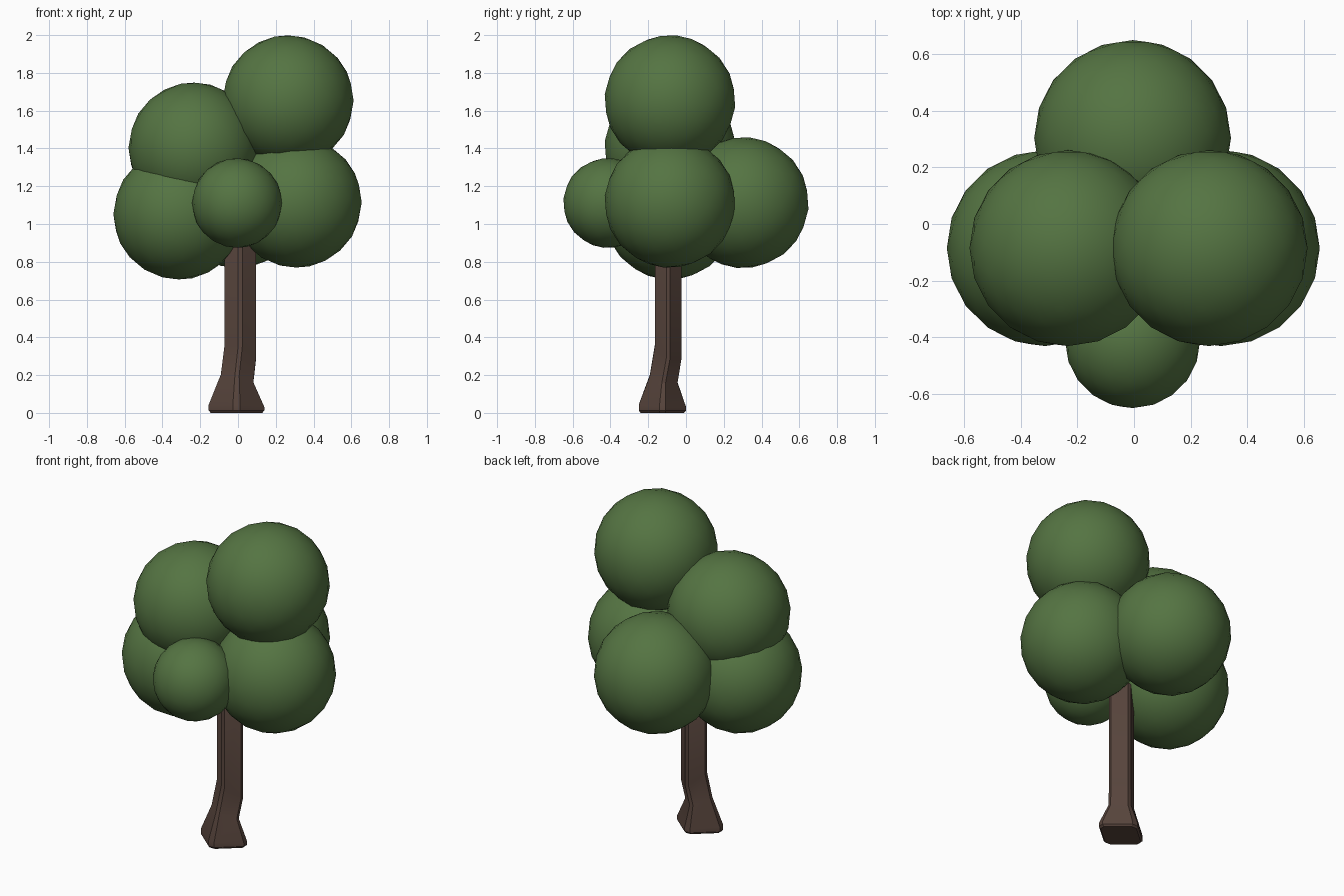
import bpy, bmesh
from math import radians

if "Cube" in bpy.data.objects:
    bpy.data.objects.remove(bpy.data.objects["Cube"])


def material(name, color):
    m = bpy.data.materials.new(name)
    m.diffuse_color = color
    m.use_nodes = True
    m.node_tree.nodes["Principled BSDF"].inputs["Base Color"].default_value = m.diffuse_color
    return m


GREEN = material("leaf_green", (0.09, 0.175, 0.055, 1))
BROWN = material("bark_brown", (0.095, 0.058, 0.045, 1))

# Foliage balls: name, centre, radius
BALLS = [
    ("foliage_top_right", (0.265, -0.085, 1.653), 0.347),
    ("foliage_upper_left", (-0.233, -0.085, 1.403), 0.347),
    ("foliage_lower_left", (-0.313, -0.085, 1.052), 0.347),
    ("foliage_lower_right", (0.308, -0.085, 1.115), 0.347),
    ("foliage_back", (-0.005, 0.303, 1.113), 0.347),
    ("foliage_front", (-0.005, -0.412, 1.111), 0.238),
]
for name, centre, radius in BALLS:
    bpy.ops.mesh.primitive_ico_sphere_add(
        subdivisions=3, radius=radius, location=centre, rotation=(-0.1, 0, 0))
    ball = bpy.context.object
    ball.name = name
    ball.data.materials.append(GREEN)
    bpy.ops.object.shade_smooth()

# Trunk: diamond sections with clipped corners
# centre x, centre y, half width x, half width y, height, tilt
RINGS = [
    (-0.008, -0.125, 0.136, 0.115, 0.0, 0.0),
    (-0.008, -0.125, 0.147, 0.125, 0.012, 0.0),
    (-0.008, -0.125, 0.147, 0.125, 0.037, 0.006),
    (-0.005, -0.118, 0.086, 0.073, 0.18, 0.02),
    (0.012, -0.095, 0.083, 0.070, 0.32, 0.035),
    (0.012, -0.095, 0.083, 0.070, 0.93, 0.0),
    (0.012, -0.095, 0.068, 0.057, 0.95, 0.0),
]
CLIP = 0.13
SECTION = []
for cx, cy in ((1, 0), (0, 1), (-1, 0), (0, -1)):
    for s in (-1, 1):
        SECTION.append((cx - s * cy * CLIP, cy + s * cx * CLIP))

bm = bmesh.new()
rings = []
for cx, cy, hx, hy, z, tilt in RINGS:
    rings.append([bm.verts.new((cx + u * hx, cy + v * hy, z - tilt * (u + v)))
                  for u, v in SECTION])
n = len(SECTION)
for low, high in zip(rings, rings[1:]):
    for i in range(n):
        j = (i + 1) % n
        bm.faces.new((low[i], low[j], high[j], high[i]))
bm.faces.new(rings[0][::-1])
bm.faces.new(rings[-1])
bmesh.ops.recalc_face_normals(bm, faces=bm.faces)
mesh = bpy.data.meshes.new("trunk")
bm.to_mesh(mesh)
bm.free()
mesh.materials.append(BROWN)
trunk = bpy.data.objects.new("trunk", mesh)
bpy.context.collection.objects.link(trunk)
bpy.ops.object.select_all(action="DESELECT")
trunk.select_set(True)
bpy.context.view_layer.objects.active = trunk
bpy.ops.object.shade_smooth_by_angle(angle=radians(30))
